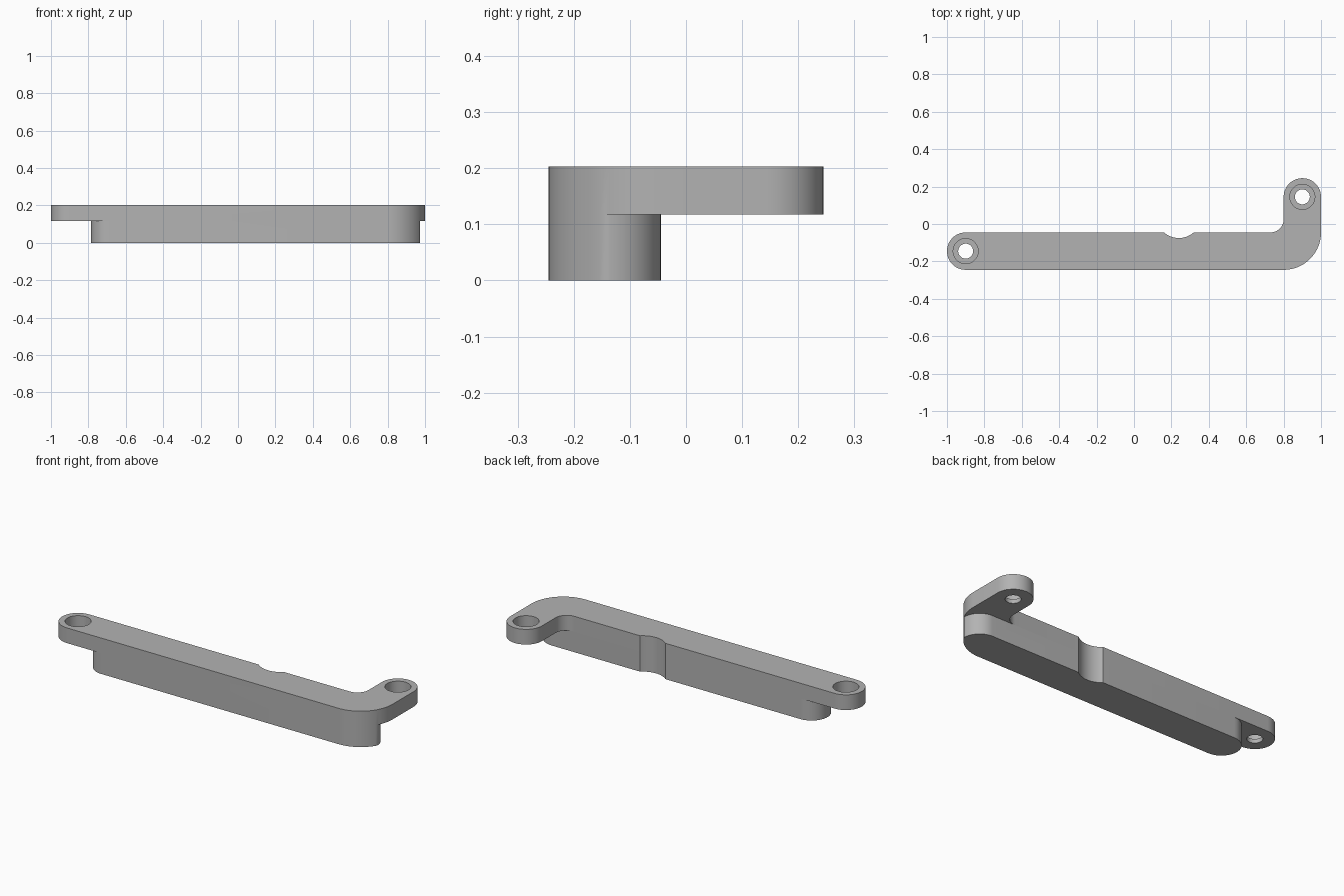
import bpy
import bmesh
from math import cos, sin, radians

if "Cube" in bpy.data.objects:
    bpy.data.objects.remove(bpy.data.objects["Cube"], do_unlink=True)

TOP, STEP, LEDGE = 0.203, 0.117, 0.14

grey = bpy.data.materials.new("plain grey")
grey.use_nodes = True
colour = (0.45, 0.45, 0.45, 1)
grey.diffuse_color = colour
grey.node_tree.nodes["Principled BSDF"].inputs["Base Color"].default_value = colour


def arc(cx, cy, r, start, end, n=24):
    angles = [radians(start + (end - start) * i / n) for i in range(n + 1)]
    return [(cx + r * cos(a), cy + r * sin(a)) for a in angles]


def prism(name, outline, z0, z1):
    bm = bmesh.new()
    base = bm.faces.new([bm.verts.new((x, y, z0)) for x, y in outline])
    extruded = bmesh.ops.extrude_face_region(bm, geom=[base], use_keep_orig=True)
    verts = [v for v in extruded["geom"] if isinstance(v, bmesh.types.BMVert)]
    bmesh.ops.translate(bm, verts=verts, vec=(0, 0, z1 - z0))
    bmesh.ops.recalc_face_normals(bm, faces=bm.faces)
    mesh = bpy.data.meshes.new(name)
    bm.to_mesh(mesh)
    bm.free()
    mesh.materials.append(grey)
    obj = bpy.data.objects.new(name, mesh)
    bpy.context.collection.objects.link(obj)
    return obj


def combine(target, other, operation):
    bpy.context.view_layer.objects.active = target
    mod = target.modifiers.new(operation.lower(), "BOOLEAN")
    mod.operation, mod.solver, mod.object = operation, "EXACT", other
    bpy.ops.object.modifier_apply(modifier=mod.name)
    bpy.data.objects.remove(other, do_unlink=True)


# Curves shared by the two layers
outer_corner = arc(0.8, -0.045, 0.2, -90, 0, 30)
notch = arc(0.24, 0.045, 0.12, -48.59, -131.41)

# Upper layer: long bar with a bent arm and rounded ends
bracket = prism("bracket", (
    arc(-0.9, -0.145, 0.1, 90, 270)
    + outer_corner
    + arc(0.9, 0.145, 0.1, 0, 180)
    + arc(0.73, 0.025, 0.07, 0, -90, 16)
    + notch), STEP, TOP)

# Lower layer: shorter straight bar, following the outer corner
end_x, end_y = outer_corner[20]
lower_bar = prism("lower_bar", (
    arc(-0.685, -0.145, 0.1, 90, 270)
    + outer_corner[:20]
    + arc(end_x - 0.1, end_y, 0.1, 0, 90, 16)
    + notch), 0, STEP)
combine(bracket, lower_bar, "UNION")

# Stepped screw holes at both ends
for x, y in ((-0.9, -0.145), (0.9, 0.145)):
    for radius, bottom in ((0.067, LEDGE), (0.04, STEP - 0.05)):
        hole = prism("hole_cutter", arc(x, y, radius, 0, 350, 35), bottom, TOP + 0.05)
        combine(bracket, hole, "DIFFERENCE")

bpy.ops.object.select_all(action="DESELECT")
bracket.select_set(True)
bpy.context.view_layer.objects.active = bracket
bpy.ops.object.shade_smooth_by_angle(angle=radians(35))
